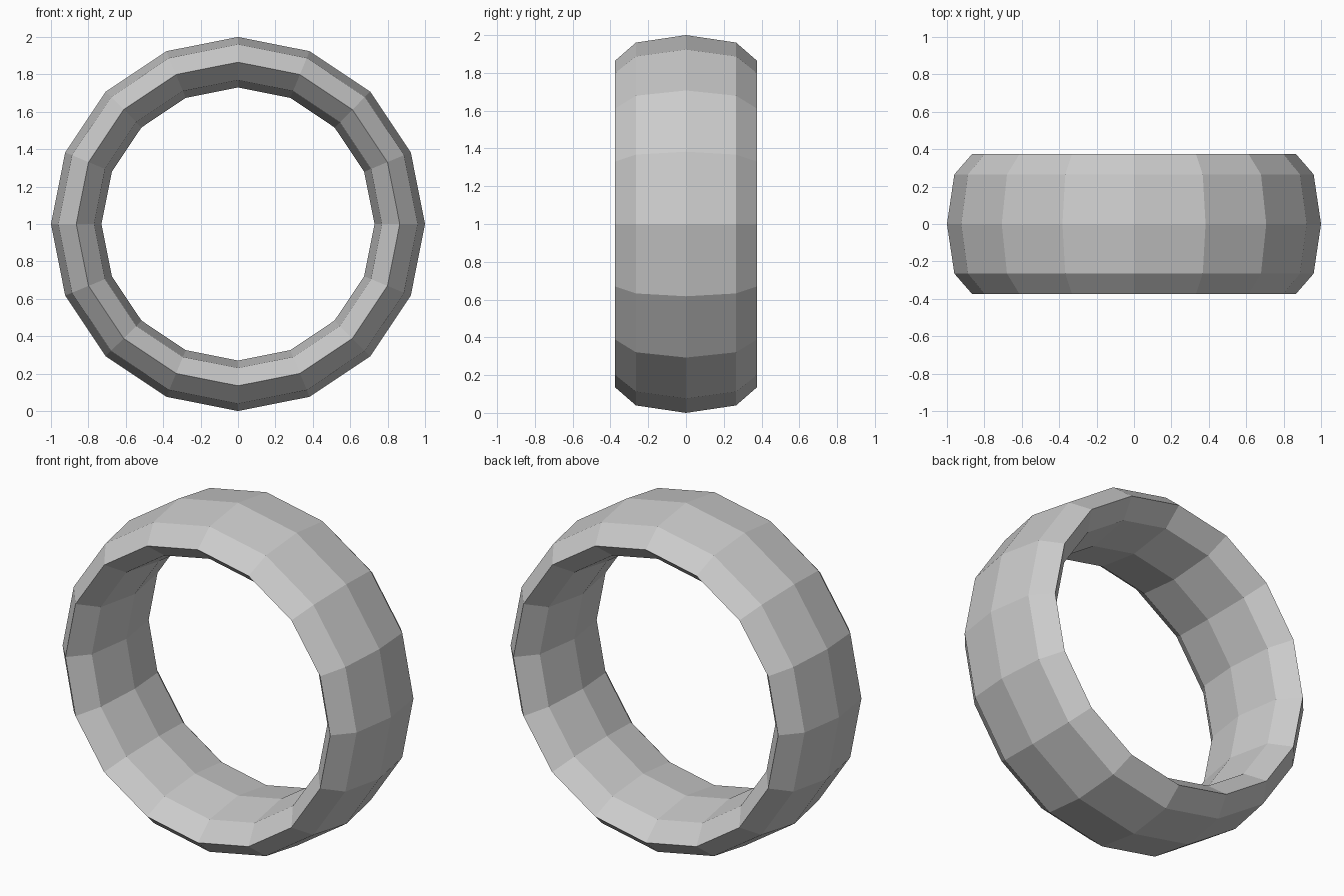
import bpy
import bmesh
from math import cos, sin, pi

cube = bpy.data.objects.get("Cube")
if cube:
    bpy.data.objects.remove(cube, do_unlink=True)

SEGMENTS, SIDES = 16, 8
RADIUS, THICKNESS, HALF_WIDTH = 0.865, 0.135, 0.375

# Plain grey material
grey = bpy.data.materials.new("grey")
grey.use_nodes = True
colour = (0.6, 0.6, 0.6, 1)
grey.diffuse_color = colour
grey.node_tree.nodes["Principled BSDF"].inputs["Base Color"].default_value = colour

# Wide ring: an octagonal, stretched section swept around the y axis
bm = bmesh.new()
rings = []
for i in range(SEGMENTS):
    a = 2 * pi * i / SEGMENTS
    ring = []
    for j in range(SIDES):
        b = 2 * pi * j / SIDES
        r = RADIUS + THICKNESS * cos(b)
        ring.append(bm.verts.new((r * sin(a), HALF_WIDTH * sin(b), 1 + r * cos(a))))
    rings.append(ring)
for i, ring in enumerate(rings):
    after = rings[(i + 1) % SEGMENTS]
    for j in range(SIDES):
        k = (j + 1) % SIDES
        bm.faces.new((ring[j], ring[k], after[k], after[j]))
bmesh.ops.recalc_face_normals(bm, faces=bm.faces)

mesh = bpy.data.meshes.new("ring_band")
bm.to_mesh(mesh)
bm.free()
mesh.materials.append(grey)
band = bpy.data.objects.new("ring_band", mesh)
bpy.context.collection.objects.link(band)
